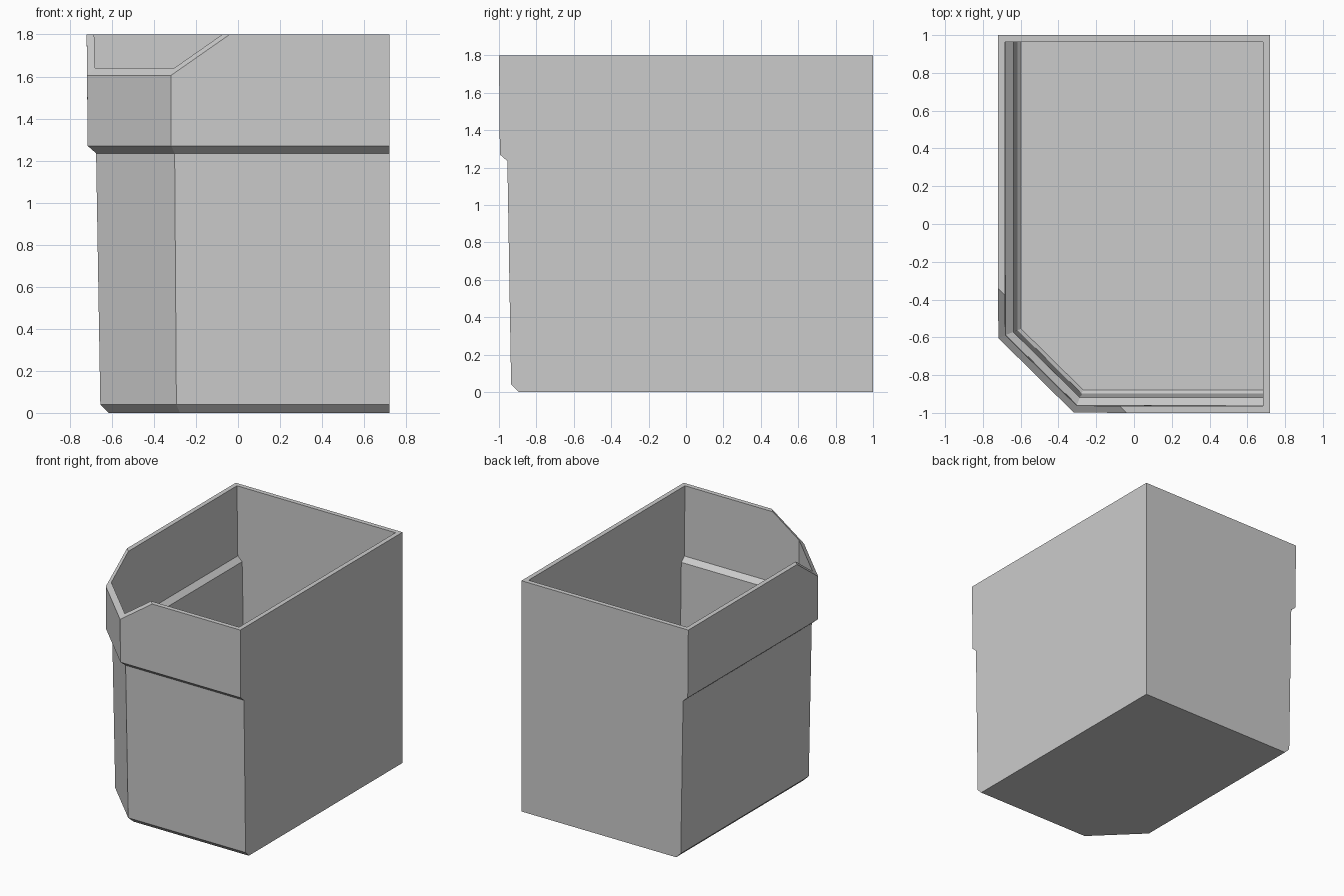
import bpy, bmesh

if "Cube" in bpy.data.objects:
    bpy.data.objects.remove(bpy.data.objects["Cube"])

R, B = 0.72, 1.0          # right and back planes, which stay vertical
T = 0.4142                # corner shift of a 45 degree chamfer per unit of inset


def ring(d, e, z):
    """Five-sided plan: back right, back left, left, front, front right.
    d insets the left, chamfer and front sides, e the right and back."""
    return [(R - e, B - e, z), (-R + d, B - e, z), (-R + d, -0.605 + T * d, z),
            (-0.32 + T * d, -1 + d, z), (R - e, -1 + d, z)]


def rim(d, d_low, e, z_low, reach):
    """Top edge with the chamfered corner dipping down to z_low."""
    p, q = ring(d, e, 1.8), ring(d_low, e, z_low)
    return [p[0], p[1], (-R + d, -0.38 + reach, 1.8), q[2], q[3],
            (-0.08 + reach, -1 + d, 1.8), p[4]]


def skin(bm, levels, top):
    """Stack the plan rings, join the last one to the rim, close the bottom."""
    rings = [[bm.verts.new(c) for c in lv] for lv in levels]
    edge = [bm.verts.new(c) for c in top]
    bm.faces.new(rings[0][::-1])
    for a, b in zip(rings, rings[1:]):
        for i in range(5):
            j = (i + 1) % 5
            bm.faces.new((a[i], a[j], b[j], b[i]))
    a = rings[-1]
    spans = [(0, 1), (1, 2, 3), (3, 4), (4, 5, 6), (6, 0)]
    for i, s in enumerate(spans):
        bm.faces.new([a[i], a[(i + 1) % 5]] + [edge[k] for k in reversed(s)])
    return edge


bm = bmesh.new()
# outer wall: bevelled foot, tapered body, overhanging collar
outer = skin(bm, [ring(0.105, 0, 0), ring(0.065, 0, 0.04),
                  ring(0.045, 0, 1.235), ring(0.005, 0, 1.27)],
             rim(0, 0.002, 0, 1.605, 0.04))
# inner wall: follows the outside at a constant thickness
inner = skin(bm, [ring(0.122, 0.036, 0.036), ring(0.103, 0.036, 0.055),
                  ring(0.081, 0.036, 1.22), ring(0.043, 0.036, 1.255)],
             rim(0.036, 0.039, 0.036, 1.64, 0.005))
# rim strip between the two walls
for i in range(7):
    j = (i + 1) % 7
    bm.faces.new((outer[i], outer[j], inner[j], inner[i]))
bmesh.ops.recalc_face_normals(bm, faces=bm.faces)

mesh = bpy.data.meshes.new("open_bin")
bm.to_mesh(mesh)
bm.free()
bin_obj = bpy.data.objects.new("open_bin", mesh)
bpy.context.collection.objects.link(bin_obj)

grey = bpy.data.materials.new("plain grey")
grey.diffuse_color = (0.6, 0.6, 0.6, 1)
grey.use_nodes = True
grey.node_tree.nodes["Principled BSDF"].inputs["Base Color"].default_value = grey.diffuse_color
mesh.materials.append(grey)
